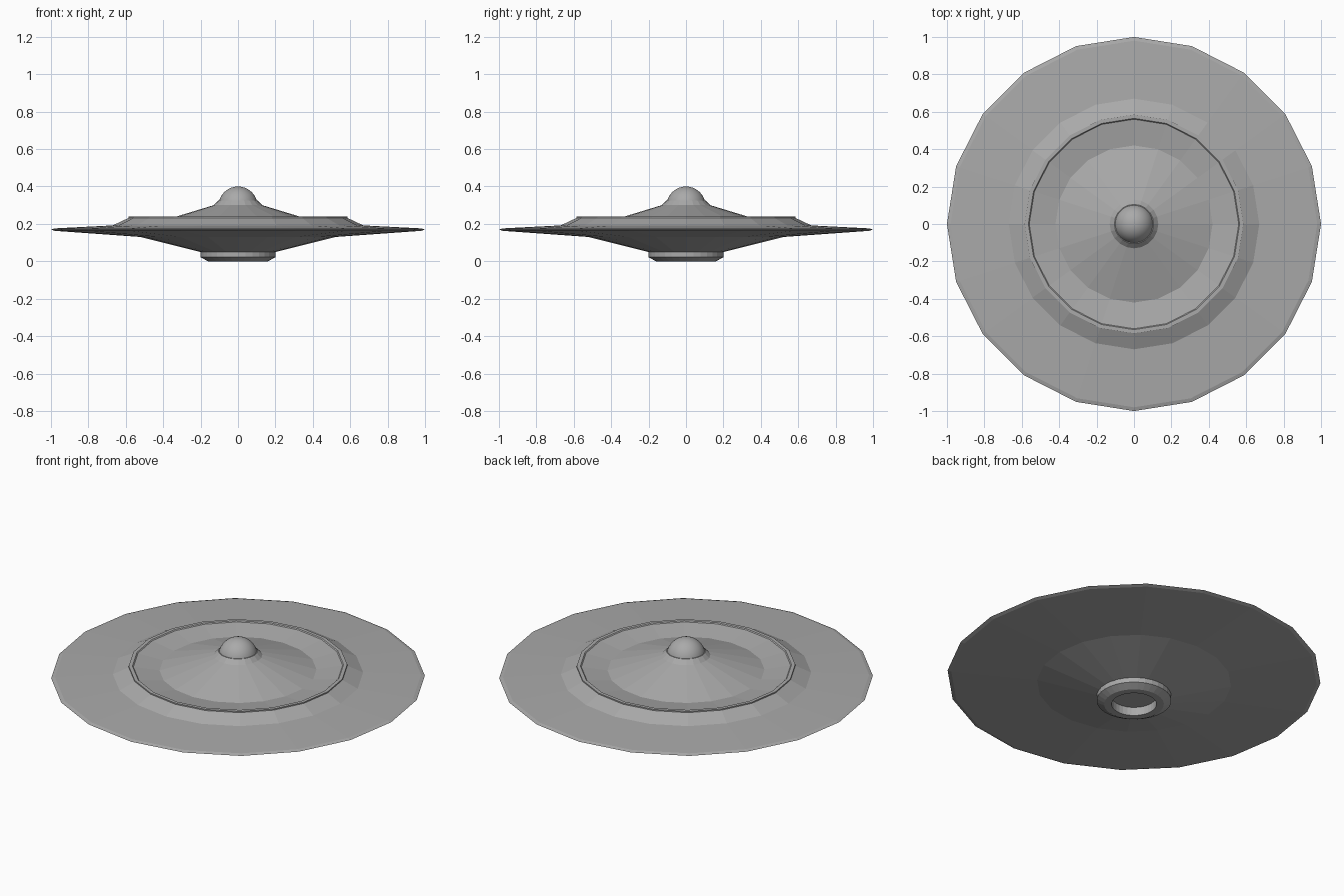
import bpy, bmesh, math

SIDES = 20

old = bpy.data.objects.get("Cube")
if old:
    bpy.data.objects.remove(old, do_unlink=True)

# One plain metal colour
metal = bpy.data.materials.new("grey_metal")
metal.use_nodes = True
grey = (0.40, 0.40, 0.40, 1)
metal.diffuse_color = grey
metal.node_tree.nodes["Principled BSDF"].inputs["Base Color"].default_value = grey


def lathe(name, profile, sides=SIDES, closed=False, smooth=False):
    """Revolve (radius, height) points about z; radius 0 makes a pole."""
    bm = bmesh.new()
    rings = []
    for r, z in profile:
        if r == 0:
            rings.append([bm.verts.new((0, 0, z))] * sides)
        else:
            rings.append([bm.verts.new((r * math.cos(a), r * math.sin(a), z))
                          for a in (math.tau * i / sides for i in range(sides))])
    pairs = list(zip(rings, rings[1:]))
    if closed:
        pairs.append((rings[-1], rings[0]))
    for low, high in pairs:
        for i in range(sides):
            j = (i + 1) % sides
            corners = dict.fromkeys((low[i], low[j], high[j], high[i]))
            bm.faces.new(list(corners))
    bmesh.ops.recalc_face_normals(bm, faces=bm.faces)
    for f in bm.faces:
        f.smooth = smooth
    mesh = bpy.data.meshes.new(name)
    bm.to_mesh(mesh)
    bm.free()
    mesh.materials.append(metal)
    obj = bpy.data.objects.new(name, mesh)
    bpy.context.collection.objects.link(obj)
    return obj


# Saucer: underside, thin outer edge, raised step, sunken deck and cone
lathe("saucer_hull", [
    (0, 0.05), (0.20, 0.05), (0.52, 0.13), (0.98, 0.163), (1.0, 0.17),
    (0.98, 0.176), (0.67, 0.192), (0.585, 0.232), (0.585, 0.239),
    (0.565, 0.239), (0.56, 0.234), (0.42, 0.212), (0.13, 0.30),
    (0.105, 0.325), (0, 0.325)])

# Smooth cap on top of the cone
steps = 10
lathe("top_dome", [(0.105 * math.cos(t), 0.295 + 0.105 * math.sin(t)) if k < steps
                   else (0, 0.40)
                   for k in range(steps + 1)
                   for t in [math.pi / 2 * k / steps]], sides=32, smooth=True)

# Chamfered ring with an open centre underneath
lathe("bottom_ring", [(0.20, 0.052), (0.20, 0.022), (0.16, 0.0),
                      (0.12, 0.0), (0.12, 0.052)], sides=32, closed=True)
